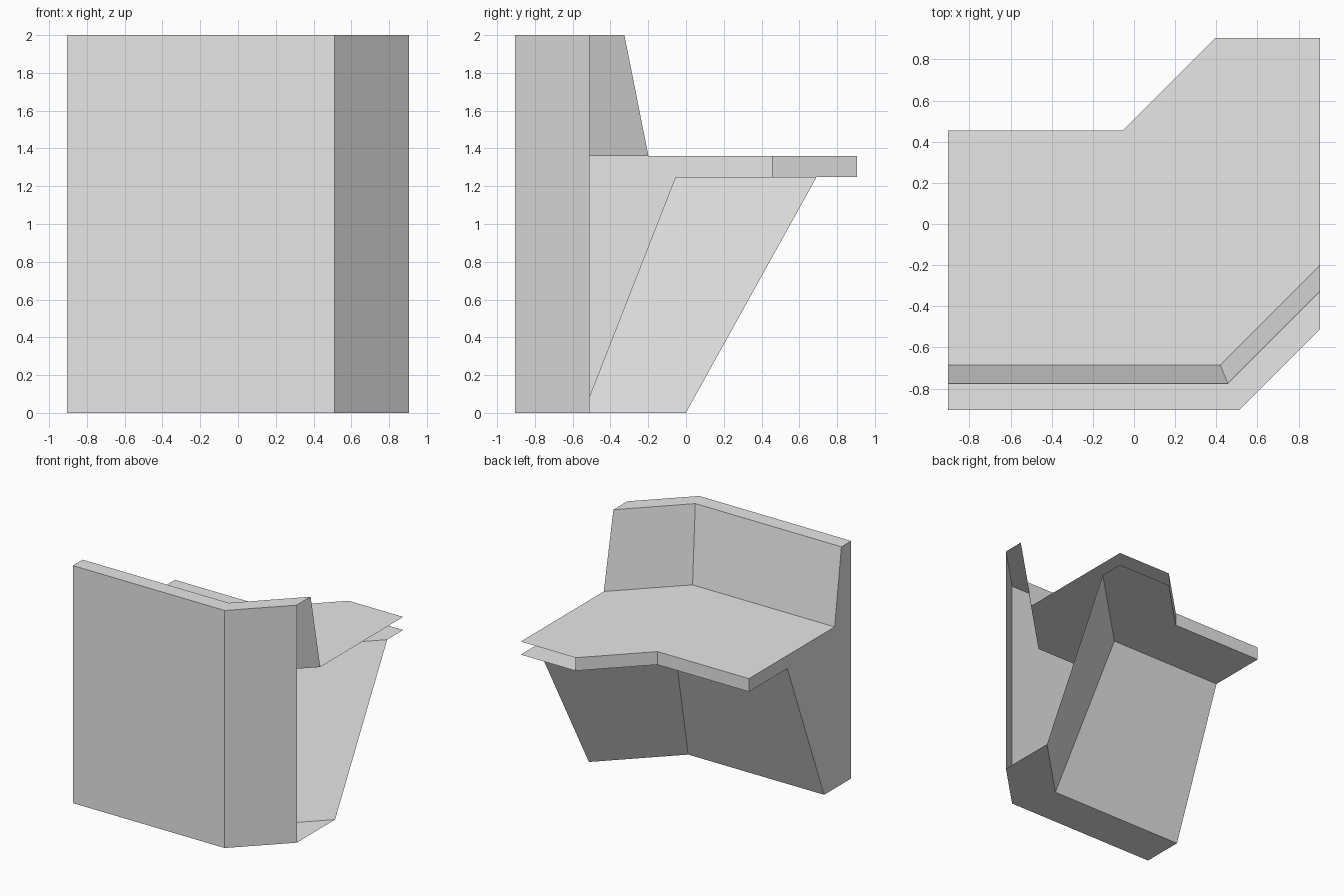
import bpy, bmesh, math
from mathutils import Vector

if "Cube" in bpy.data.objects:
    bpy.data.objects.remove(bpy.data.objects["Cube"])

HALF = 0.905          # half width and half depth
CORNER_X = 0.51       # front corner where the run turns 45 degrees
MITRE = math.tan(math.radians(22.5))

grey = bpy.data.materials.new("light grey")
grey.diffuse_color = (0.8, 0.8, 0.8, 1)
grey.use_nodes = True
grey.node_tree.nodes["Principled BSDF"].inputs["Base Color"].default_value = grey.diffuse_color

# Cross-section as (distance behind the front face, height), going clockwise
PROFILE = [(0, 0), (0, 2), (0.13, 2), (0.22, 1.36), (1.36, 1.36),
           (1.36, 1.25), (0.85, 1.25), (0.36, 0)]


def finish(name, bm):
    mesh = bpy.data.meshes.new(name)
    bm.to_mesh(mesh)
    bm.free()
    mesh.materials.append(grey)
    obj = bpy.data.objects.new(name, mesh)
    bpy.context.collection.objects.link(obj)


def sweep(name, points):
    """Sweep a strip of the cross-section along the mitred run, trimmed square."""
    bm = bmesh.new()
    rows = []
    for d, z in points:
        left = Vector((-HALF, d - HALF, z))
        bend = Vector((CORNER_X - d * MITRE, d - HALF, z))
        end = bend + Vector((3, 3, 0))
        rows.append([bm.verts.new(p) for p in (left, bend, end)])
    for a, b in zip(rows, rows[1:]):
        for i in range(2):
            bm.faces.new((a[i], a[i + 1], b[i + 1], b[i]))
    # The right and rear ends stay open
    for axis in (Vector((1, 0, 0)), Vector((0, 1, 0))):
        bmesh.ops.bisect_plane(bm, geom=bm.verts[:] + bm.edges[:] + bm.faces[:],
                               plane_co=axis * HALF, plane_no=axis,
                               clear_outer=True)
    finish(name, bm)


sweep("front_wall", PROFILE[0:2])
sweep("backrest", PROFILE[1:4])
sweep("seat", PROFILE[3:7])
sweep("base", PROFILE[6:] + PROFILE[:1])

# Closed left end
bm = bmesh.new()
bm.faces.new([bm.verts.new((-HALF, d - HALF, z)) for d, z in PROFILE])
bm.normal_update()
if bm.faces[:][0].normal.x > 0:
    bmesh.ops.reverse_faces(bm, faces=bm.faces[:])
finish("left_end_panel", bm)
